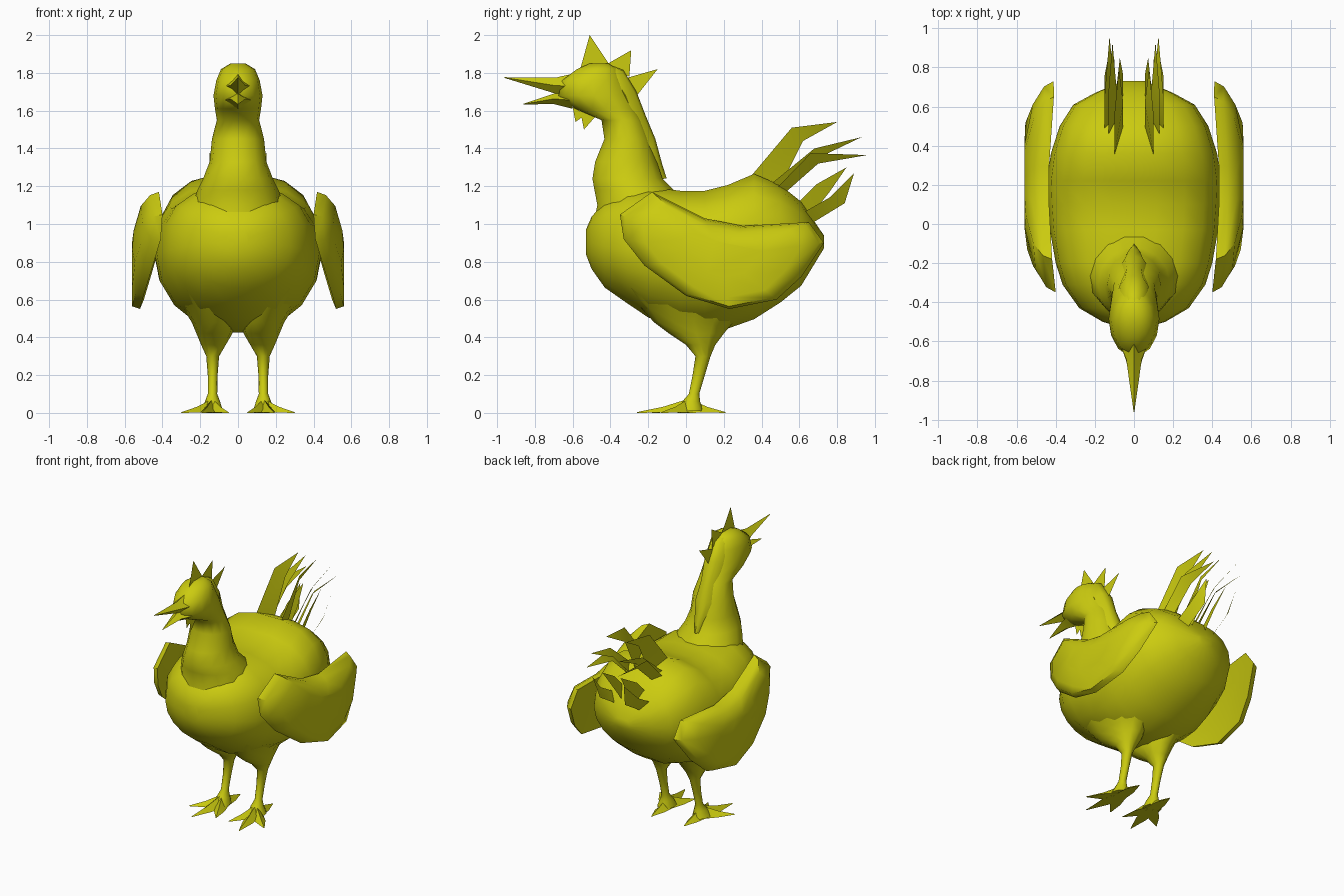
import bpy, bmesh, math
from mathutils import Vector

if "Cube" in bpy.data.objects:
    bpy.data.objects.remove(bpy.data.objects["Cube"])

mat = bpy.data.materials.new("olive yellow")
mat.diffuse_color = (0.6, 0.6, 0.005, 1)
mat.use_nodes = True
mat.node_tree.nodes["Principled BSDF"].inputs["Base Color"].default_value = mat.diffuse_color


def make(name, verts, faces, mirror=False, angle=40):
    bm = bmesh.new()
    vs = [bm.verts.new(v) for v in verts]
    for f in faces:
        bm.faces.new([vs[i] for i in f])
    bmesh.ops.recalc_face_normals(bm, faces=bm.faces[:])
    me = bpy.data.meshes.new(name)
    bm.to_mesh(me)
    bm.free()
    me.materials.append(mat)
    ob = bpy.data.objects.new(name, me)
    bpy.context.collection.objects.link(ob)
    bpy.ops.object.select_all(action='DESELECT')
    ob.select_set(True)
    bpy.context.view_layer.objects.active = ob
    bpy.ops.object.shade_smooth_by_angle(angle=math.radians(angle))
    if mirror:
        ob.modifiers.new("Mirror", 'MIRROR').use_mirror_merge = False
    return ob


def loft(name, rings, mirror=False, angle=40):
    """Skin a list of equal-sized point rings and cap both ends."""
    n = len(rings[0])
    verts = [p for r in rings for p in r]
    faces = [(k * n + i, k * n + (i + 1) % n, (k + 1) * n + (i + 1) % n, (k + 1) * n + i)
             for k in range(len(rings) - 1) for i in range(n)]
    faces += [tuple(range(n)), tuple(range(len(verts) - n, len(verts)))]
    return make(name, verts, faces, mirror, angle)


def flat_ring(z, x0, x1, y0, y1, n=12):
    """Horizontal oval ring."""
    return [((x0 + x1) / 2 + (x1 - x0) / 2 * math.cos(math.tau * i / n),
             (y0 + y1) / 2 + (y1 - y0) / 2 * math.sin(math.tau * i / n), z) for i in range(n)]


def body_ring(y, zb, zc, zt, hw, n=18):
    """Upright ring: round below, fuller above."""
    pts = []
    for i in range(n):
        c, s = math.cos(math.tau * i / n), math.sin(math.tau * i / n)
        e = 0.78 if s > 0 else 1.0
        x = hw * math.copysign(abs(c) ** e, c)
        pts.append((x, y, zc + ((zt - zc) * s ** e if s > 0 else (zc - zb) * s)))
    return pts


# Body: y, bottom, widest height, top, half width
loft("body", [body_ring(*r) for r in [
    (-.53, .84, .90, .97, .06), (-.50, .76, .90, 1.04, .16), (-.43, .66, .88, 1.12, .28),
    (-.31, .575, .86, 1.18, .365), (-.2, .50, .85, 1.20, .40), (-.03, .44, .84, 1.18, .43),
    (.1, .42, .84, 1.18, .44), (.22, .44, .85, 1.21, .445), (.36, .49, .87, 1.27, .425),
    (.5, .58, .89, 1.21, .38), (.61, .67, .90, 1.12, .31), (.67, .77, .91, 1.03, .2),
    (.73, .87, .905, .94, .06)]], angle=60)

# Neck and head: z, front y, back y, half width
loft("neck_and_head", [flat_ring(z, -w, w, a, b, 14) for z, a, b, w in [
    (.98, -.50, .0, .26), (1.1, -.475, -.02, .24), (1.18, -.49, -.06, .215), (1.24, -.5, -.12, .185),
    (1.33, -.485, -.15, .15), (1.45, -.435, -.19, .138), (1.55, -.45, -.23, .112),
    (1.61, -.59, -.26, .122), (1.68, -.68, -.29, .13), (1.76, -.66, -.33, .115),
    (1.82, -.58, -.36, .09), (1.85, -.51, -.41, .04)]], angle=60)

# Narrow raised mane running down the back of the neck: y, z, half width
mane = [(-.42, 1.845, .04), (-.34, 1.815, .06), (-.27, 1.70, .075), (-.22, 1.57, .06),
        (-.17, 1.45, .075), (-.135, 1.32, .05), (-.11, 1.24, .02)]
loft("mane", [[(-w, y - .05, z - .02), (-w * .6, y - .005, z), (0, y + .008, z),
               (w * .6, y - .005, z), (w, y - .05, z - .02), (0, y - .12, z - .04)]
              for y, z, w in mane], angle=60)


def spike(name, base, tip):
    n = len(base)
    make(name, base + [tip], [(i, (i + 1) % n, n) for i in range(n)] + [tuple(range(n))])


# Beak halves
for name, y, zt, zb, w, mid, tip in [
        ("upper_beak", -.58, 1.80, 1.66, .085, (-.69, 1.775, 1.69, .04), (-.96, 1.775)),
        ("lower_beak", -.60, 1.70, 1.61, .075, (-.70, 1.69, 1.635, .04), (-.86, 1.635))]:
    rings = []
    for yy, t, b, ww in [(y, zt, zb, w), mid, (tip[0], tip[1] + .002, tip[1] - .002, .002)]:
        m = (t + b) / 2
        rings.append([(-ww, yy, m), (0, yy, t), (ww, yy, m), (0, yy, b)])
    loft(name, rings)


def sheet(name, pts, mirror=False):
    make(name, pts, [tuple(range(len(pts)))], mirror)


# Thin comb and wattles on the centre plane
for i, tri in enumerate([[(-.56, 1.82), (-.51, 2.0), (-.41, 1.85)],
                         [(-.43, 1.84), (-.29, 1.92), (-.30, 1.78)],
                         [(-.36, 1.76), (-.15, 1.82), (-.26, 1.68)]]):
    sheet(f"comb_{i + 1}", [(0, y, z) for y, z in tri])
for i, tri in enumerate([[(-.60, 1.62), (-.585, 1.54), (-.53, 1.58)],
                         [(-.56, 1.60), (-.54, 1.50), (-.47, 1.58)]]):
    sheet(f"wattle_{i + 1}", [(0, y, z) for y, z in tri])

# Tail feathers: outline (y, z) from base over the tip and back, with x of upper and lower edge
feathers = [
    ([(.35, 1.26), (.56, 1.51), (.80, 1.54), (.62, 1.44), (.50, 1.20)], .10, .055),
    ([(.46, 1.22), (.68, 1.40), (.93, 1.46), (.70, 1.35), (.53, 1.18)], .13, .09),
    ([(.49, 1.20), (.66, 1.375), (.96, 1.365), (.70, 1.32), (.53, 1.17)], .15, .10),
    ([(.58, 1.10), (.69, 1.21), (.85, 1.30), (.76, 1.17), (.64, 1.02)], .09, .055),
    ([(.62, 1.06), (.76, 1.14), (.89, 1.27), (.84, 1.11), (.66, 1.0)], .15, .10)]
for i, (o, xu, xl) in enumerate(feathers):
    xs = [xu, xu, (xu + xl) / 2, xl, xl]
    make(f"tail_feathers_{i + 1}", [(x, y, z) for x, (y, z) in zip(xs, o)],
         [(0, 1, 3, 4), (1, 2, 3)], True)

# Wings: one outline, bulged outward and closed on the inside
outline = [(-.35, 1.05), (-.18, 1.17), (.1, 1.03), (.3, .99), (.65, 1.01), (.73, .9),
           (.61, .72), (.48, .60), (.23, .55), (0, .62), (-.22, .78), (-.33, .92)]


def rim(y, z):
    return .435 + .21 * max(0, .95 - z) - .035 * min(1, abs(y - .19) / .54) ** 2


def wing_ring(scale, bulge):
    pts = []
    for y, z in outline:
        y, z = .19 + (y - .19) * scale, .83 + (z - .83) * scale
        pts.append((min(.56, rim(y, z) + bulge), y, z))
    return pts


loft("wings", [wing_ring(.6, .015), wing_ring(1, 0), wing_ring(.95, .045),
               wing_ring(.78, .09), wing_ring(.4, .12)], True, 45)

# Legs: z, inner x, outer x, front y, back y
loft("legs", [flat_ring(*r) for r in [
    (.66, .02, .36, -.34, .42), (.56, .015, .295, -.24, .36), (.48, .015, .245, -.17, .25),
    (.42, .03, .22, -.09, .20), (.36, .065, .195, .0, .155), (.30, .10, .168, .05, .13),
    (.2, .108, .16, .035, .1), (.1, .11, .16, .015, .07), (.06, .095, .175, -.02, .075),
    (.01, .08, .2, -.06, .09)]], True, 60)

# Toes: flat pointed wedges spreading from the ankle
for i, (tx, ty) in enumerate([(.30, -.13), (.19, -.26), (.05, -.18), (.13, .21)]):
    c, tip = Vector((.135, .015, 0)), Vector((tx, ty, .004))
    d = (tip - c).normalized()
    s = Vector((-d.y, d.x, 0))
    m = c.lerp(tip, .5)
    up = Vector((0, 0, 1))
    loft(f"toes_{i + 1}", [[c - s * .045, c + up * .075, c + s * .045],
                           [m - s * .036, m + up * .03, m + s * .036],
                           [tip - s * .002 - up * .004, tip, tip + s * .002 - up * .004]], True)
